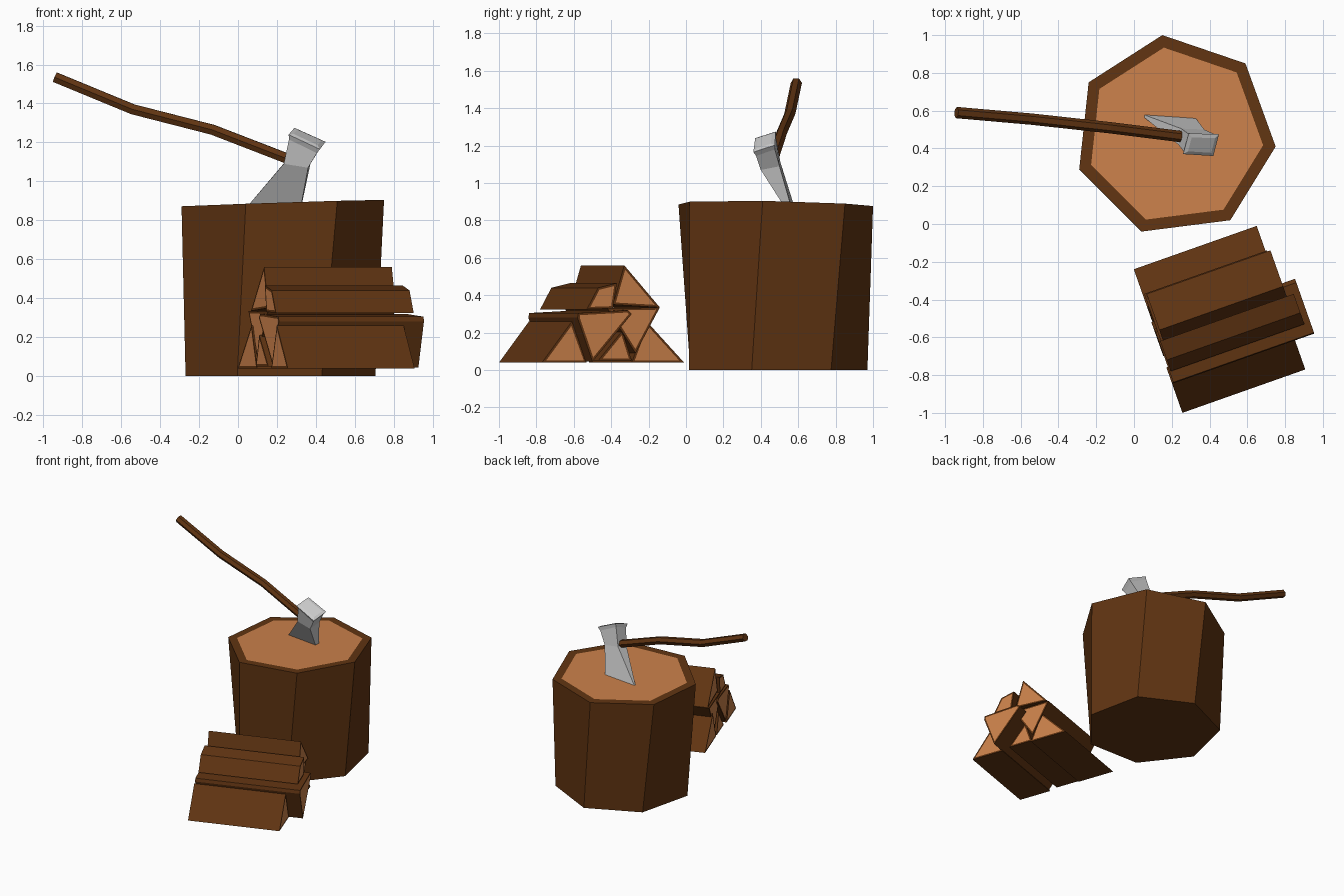
import bpy, bmesh
from math import sin, cos, tau
from mathutils import Vector

if "Cube" in bpy.data.objects:
    bpy.data.objects.remove(bpy.data.objects["Cube"])


def material(name, rgb):
    m = bpy.data.materials.new(name)
    m.diffuse_color = (*rgb, 1)
    m.use_nodes = True
    m.node_tree.nodes["Principled BSDF"].inputs["Base Color"].default_value = m.diffuse_color
    return m


BARK = material("bark", (0.12, 0.035, 0.006))
WOOD = material("cut_wood", (0.60, 0.22, 0.07))


def loft(name, loops, mats=(), inset=(0, 0), depth=0):
    """Skin equal-length loops, cap both ends, optionally inset the (first, last) cap."""
    bm = bmesh.new()
    rings = [[bm.verts.new(p) for p in loop] for loop in loops]
    n = len(rings[0])
    for a, b in zip(rings, rings[1:]):
        for i in range(n):
            j = (i + 1) % n
            bm.faces.new((a[i], a[j], b[j], b[i]))
    caps = [bm.faces.new(rings[0][::-1]), bm.faces.new(rings[-1])]
    bmesh.ops.recalc_face_normals(bm, faces=bm.faces)
    for cap, width in zip(caps, inset):
        if width:
            bmesh.ops.inset_region(bm, faces=[cap], thickness=width, depth=depth,
                                   use_even_offset=True)
            if len(mats) > 1:
                cap.material_index = 1
    me = bpy.data.meshes.new(name)
    bm.to_mesh(me)
    bm.free()
    for m in mats:
        me.materials.append(m)
    ob = bpy.data.objects.new(name, me)
    bpy.context.collection.objects.link(ob)
    return ob


# Chopping block: heptagon, slightly twisted, with a tilted cut top
bottom = [(0.22 + 0.5 * cos(-0.24 + tau * i / 7), 0.47 + 0.5 * sin(-0.24 + tau * i / 7), 0)
          for i in range(7)]
top = [(0.75, 0.41, 0.905), (0.59, 0.85, 0.89), (0.15, 1.0, 0.877), (-0.24, 0.75, 0.87),
       (-0.29, 0.29, 0.872), (0.04, -0.04, 0.885), (0.51, 0.02, 0.90)]
loft("chopping_block", [bottom, top], (BARK, WOOD), (0, 0.06))

# Axe handle: hexagonal tube along a bent path
path = [Vector(p) for p in ((-0.94, 0.59, 1.535), (-0.54, 0.555, 1.37),
                            (-0.13, 0.51, 1.265), (0.31, 0.455, 1.095))]
rings = []
for i, p in enumerate(path):
    d = (path[min(i + 1, 3)] - path[max(i - 1, 0)]).normalized()
    side = d.cross(Vector((0, 0, 1))).normalized()
    up = side.cross(d)
    rings.append([p + 0.03 * (cos(tau * k / 6) * side + sin(tau * k / 6) * up)
                  for k in range(6)])
loft("axe_handle", rings, (BARK,))

# Axe head: flared cutting edge, eye section, poll with a shallow raised cap
edge = [(0.03, 0.583, 0.85), (0.31, 0.573, 0.80), (0.31, 0.583, 0.80), (0.03, 0.587, 0.85)]
eye = [(0.235, 0.42, 1.09), (0.36, 0.40, 1.07), (0.372, 0.50, 1.09), (0.25, 0.505, 1.11)]
neck = [(0.262, 0.385, 1.215), (0.405, 0.375, 1.145), (0.428, 0.475, 1.18), (0.285, 0.48, 1.25)]
poll = [(0.26, 0.37, 1.24), (0.42, 0.36, 1.165), (0.45, 0.475, 1.203), (0.29, 0.48, 1.275)]
loft("axe_head", [edge, eye, neck, poll], (), (0, 0.02), 0.007)

# Split logs: (y, z) section at the right end, end-plane offset, length
ALONG = Vector((0.943, 0.333, 0))
logs = [
    ("log_bottom_back", [(-0.29, 0.04), (-0.01, 0.04), (-0.21, 0.26)], 0.646, 0.69),
    ("log_bottom_front", [(-0.77, 0.04), (-0.53, 0.04), (-0.61, 0.26)], 0.635, 0.69),
    ("log_bottom_middle", [(-0.47, 0.05), (-0.29, 0.05), (-0.34, 0.21)], 0.64, 0.69),
    ("log_wedged_front", [(-0.58, 0.28), (-0.50, 0.045), (-0.29, 0.30), (-0.31, 0.32),
                          (-0.575, 0.305)], 0.75, 0.79),
    ("log_wedged_back", [(-0.42, 0.33), (-0.27, 0.09), (-0.14, 0.335)], 0.655, 0.69),
    ("log_upper_front", [(-0.53, 0.325), (-0.39, 0.33), (-0.37, 0.465), (-0.47, 0.44)],
     0.715, 0.75),
    ("log_top", [(-0.39, 0.35), (-0.14, 0.335), (-0.33, 0.56)], 0.673, 0.695),
]
for name, section, offset, length in logs:
    near = [Vector((offset - 0.353 * y, y, z)) for y, z in section]
    far = [p - ALONG * length for p in near]
    loft(name, [far, near], (BARK, WOOD), (0.012, 0.012))
